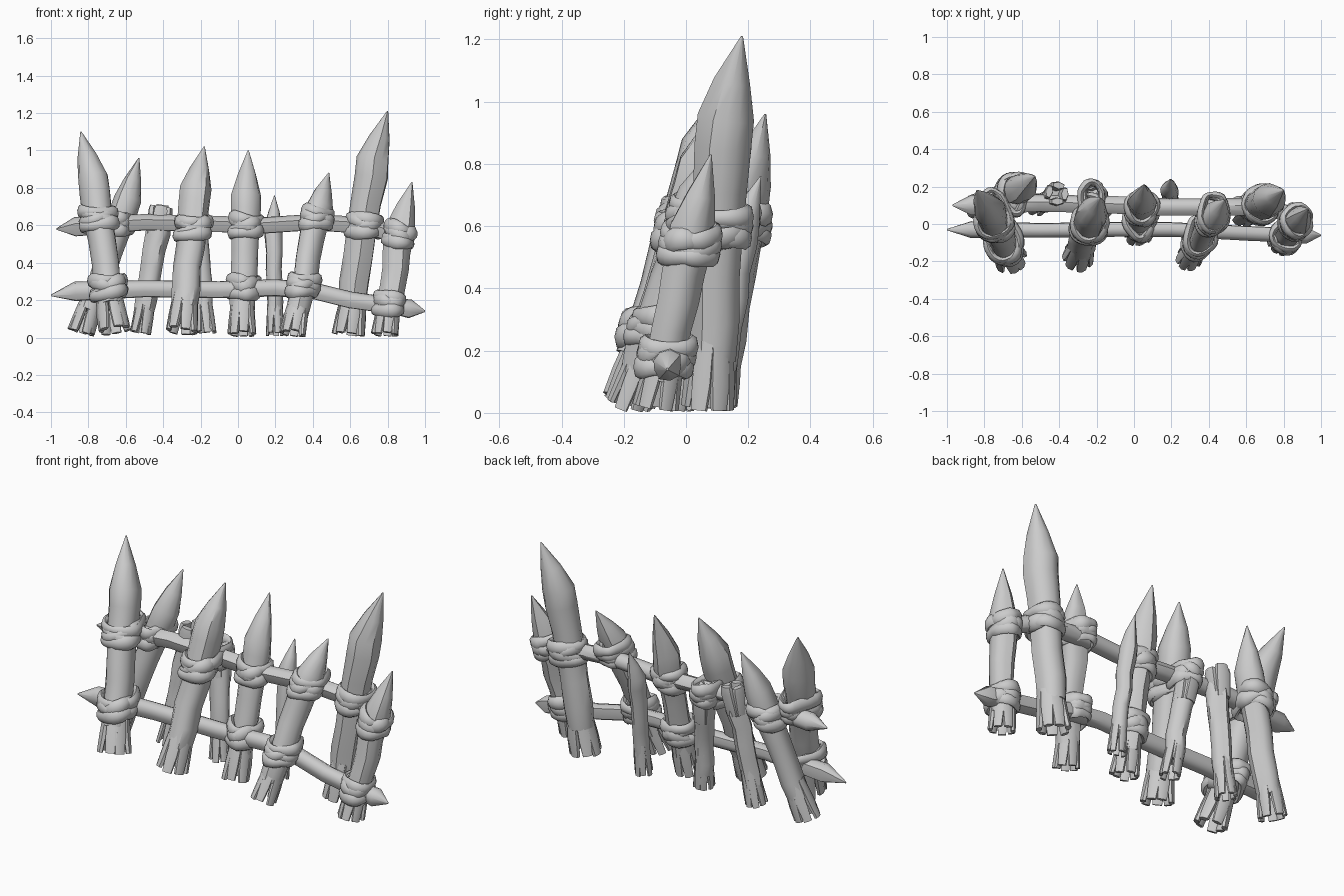
import bpy, bmesh, math, random
from mathutils import Vector as V

random.seed(4)
cube = bpy.data.objects.get("Cube")
if cube:
    bpy.data.objects.remove(cube)

grey = bpy.data.materials.new("pale grey")
grey.use_nodes = True
grey.diffuse_color = (0.6, 0.6, 0.6, 1)
grey.node_tree.nodes["Principled BSDF"].inputs["Base Color"].default_value = (0.6, 0.6, 0.6, 1)


def tube(bm, pts, radii, sides=8, ref=V((0, 1, 0)), closed=False, ridges=None, stretch=1, rough=0):
    """Skin a tube along pts; ridges scales each side, stretch widens along ref."""
    rings, n = [], len(pts)
    for i, p in enumerate(pts):
        a = pts[(i - 1) % n] if closed else pts[max(i - 1, 0)]
        b = pts[(i + 1) % n] if closed else pts[min(i + 1, n - 1)]
        t = (b - a).normalized()
        u = (ref - t * ref.dot(t)).normalized()
        w = t.cross(u)
        ring = []
        for k in range(sides):
            ang = math.tau * k / sides
            r = radii[i] * (ridges[k] if ridges else 1) * random.uniform(1 - rough, 1 + rough)
            ring.append(bm.verts.new(p + (u * math.cos(ang) * stretch + w * math.sin(ang)) * r))
        rings.append(ring)
    for i in range(n if closed else n - 1):
        a, b = rings[i], rings[(i + 1) % n]
        for k in range(sides):
            j = (k + 1) % sides
            bm.faces.new((a[k], a[j], b[j], b[k]))
    if not closed:
        bm.faces.new(rings[0][::-1])
        bm.faces.new(rings[-1])


def finish(bm, name, angle):
    bmesh.ops.recalc_face_normals(bm, faces=bm.faces)
    mesh = bpy.data.meshes.new(name)
    bm.to_mesh(mesh)
    bm.free()
    mesh.materials.append(grey)
    ob = bpy.data.objects.new(name, mesh)
    bpy.context.collection.objects.link(ob)
    bpy.ops.object.select_all(action='DESELECT')
    ob.select_set(True)
    bpy.context.view_layer.objects.active = ob
    bpy.ops.object.shade_smooth_by_angle(angle=math.radians(angle))


def frayed_end(bm, base, axis, r, length, count, flare, uneven):
    """Ring of broad, flat, slightly splayed splinters around one end of a stake."""
    side = axis.cross(V((0, 1, 0))).normalized()
    front = side.cross(axis).normalized()
    width = r * 2.7 / count
    for k in range(count):
        a = math.tau * (k + random.uniform(-.15, .15)) / count
        out = side * math.cos(a) + front * math.sin(a)
        foot = base + out * r * flare * random.uniform(.88, 1.06)
        foot += axis * random.uniform(0, uneven)
        foot.z = max(foot.z, .008)
        knee = base + axis * length * .55 + out * r * .76
        top = base + axis * length * 1.35 + out * r * .6
        tube(bm, [foot, knee, top], [width * .88, width * 1.08, width], 6, out, stretch=.55)


def make_stake(name, base, shoulder, tip, r, ragged):
    base, shoulder, tip = V(base), V(shoulder), V(tip)
    bm = bmesh.new()
    axis = (shoulder - base).normalized()
    sides = 12
    ridges = [random.uniform(.9, 1.1) for _ in range(sides)]
    cuts = [.17, .3, .45, .6, .75, .9, 1]
    swell = [.86, .93, .92, .94, .98, 1.05, 1.03]
    pts = [base.lerp(shoulder, c) for c in cuts]
    pts = [p + V((random.uniform(-.006, .006), random.uniform(-.006, .006), 0)) for p in pts]
    radii = [r * s for s in swell]
    if ragged:
        frayed_end(bm, tip, -axis, r, .16, 4, .75, .07)
    else:
        pts += [shoulder.lerp(tip, .45), tip]
        radii += [r * .66, r * .04]
    tube(bm, pts, radii, sides, ridges=ridges, rough=.03)
    frayed_end(bm, base, axis, r, .17, 7, .9, .015)
    finish(bm, name, 45)


# Stakes: base, shoulder, tip, radius, ragged top
STAKES = {
    "left_front_stake": ((-.66, -.19, .03), (-.78, .08, .85), (-.84, .18, 1.1), .085, False),
    "left_back_stake": ((-.84, .09, .02), (-.6, .2, .74), (-.53, .255, .96), .072, False),
    "split_stake": ((-.52, .1, .02), (-.42, .15, .62), (-.4, .17, .76), .057, True),
    "left_middle_stake": ((-.3, -.18, .025), (-.22, .06, .8), (-.18, .14, 1.02), .082, False),
    "short_back_stake": ((-.17, .08, .02), (-.22, .15, .56), (-.23, .17, .66), .055, True),
    "centre_stake": ((.02, -.05, .01), (.045, .12, .76), (.055, .21, 1.0), .073, False),
    "thin_back_stake": ((.2, .1, .01), (.195, .18, .6), (.195, .24, .76), .047, False),
    "right_middle_stake": ((.29, -.19, .01), (.43, .05, .7), (.485, .13, .88), .068, False),
    "tall_stake": ((.59, .07, .01), (.73, .125, .95), (.8, .18, 1.21), .085, False),
    "right_end_stake": ((.785, -.1, .01), (.87, .02, .6), (.93, .08, .83), .07, False),
}
for name, spec in STAKES.items():
    make_stake(name, *spec)

# Rails
UPPER = [(-.97, .1, .58), (-.87, .1, .59), (-.5, .11, .615), (-.1, .1, .605), (.1, .09, .595),
         (.4, .09, .615), (.62, .09, .6), (.77, .07, .57), (.9, .03, .52)]
LOWER = [(-1, -.03, .225), (-.87, -.03, .245), (-.5, -.035, .26), (-.1, -.03, .255), (.2, -.03, .265),
         (.4, -.04, .25), (.6, -.05, .2), (.85, -.06, .165), (.92, -.06, .152), (1, -.06, .14)]
for name, path, ends in (("upper_rail", UPPER, [.043, .035]), ("lower_rail", LOWER, [.048, .004])):
    bm = bmesh.new()
    radii = [.004, .05] + [.043] * (len(path) - 4) + ends
    ridges = [random.uniform(.9, 1.12) for _ in range(9)]
    tube(bm, [V(p) for p in path], radii, 9, ridges=ridges, rough=.03)
    finish(bm, name, 45)


def rail_at(path, x):
    for a, b in zip(path, path[1:]):
        if a[0] <= x <= b[0]:
            return V(a).lerp(V(b), (x - a[0]) / (b[0] - a[0]))
    return V(path[-1])


def make_lashing(name, stake, path, raise_by, slant):
    """Crossed bands pulled tight around a stake and the rail beside it."""
    base, shoulder, tip, r, _ = STAKES[stake]
    base, shoulder = V(base), V(shoulder)
    rail = rail_at(path, base.x)
    for _ in range(3):
        post = base.lerp(shoulder, (rail.z - base.z) / (shoulder.z - base.z))
        rail = rail_at(path, post.x)
    axis = (shoulder - base).normalized()
    bm = bmesh.new()
    for lift, tilt in ((-.035, .1), (.035, -.1), (0, .45), (.005, -.4)):
        tilt += slant + random.uniform(-.1, .1)
        right = V((1, 0, tilt)).normalized()
        normal = V((-tilt, 0, 1)).normalized()
        phase = random.uniform(0, 6)
        pts, radii = [], []
        for k in range(28):
            a = math.tau * k / 28
            out = right * math.cos(a) + V((0, 1, 0)) * math.sin(a)
            around_post = post + out * (r + .006)
            around_rail = rail + out * .052
            p = max(around_post, around_rail, key=out.dot)
            pts.append(p + axis * (lift + raise_by) + out * .006 * math.sin(3 * a + phase))
            radii.append(.018 + .004 * math.sin(2 * a + phase))
        # Even out the corners where the band leaves the stake
        pts = [(pts[i - 1] + pts[i] * 2 + pts[(i + 1) % 28]) / 4 for i in range(28)]
        tube(bm, pts, radii, 8, normal, True, stretch=1.8, rough=.05)
    finish(bm, name, 60)


# Lashings: stake, raise, slant
UPPER_TIES = (("left_front", .04, 0), ("left_back", 0, .1), ("left_middle", -.025, 0),
              ("short_back", 0, 0), ("centre", 0, 0), ("right_middle", .025, 0),
              ("tall", .01, -.1), ("right_end", .01, -.3))
LOWER_TIES = (("left_front", .02, .1), ("centre", .01, 0), ("right_middle", .025, 0), ("right_end", .01, 0))
for rail_name, path, ties in (("upper", UPPER, UPPER_TIES), ("lower", LOWER, LOWER_TIES)):
    for who, raise_by, slant in ties:
        make_lashing(f"{who}_{rail_name}_lashing", who + "_stake", path, raise_by, slant)
